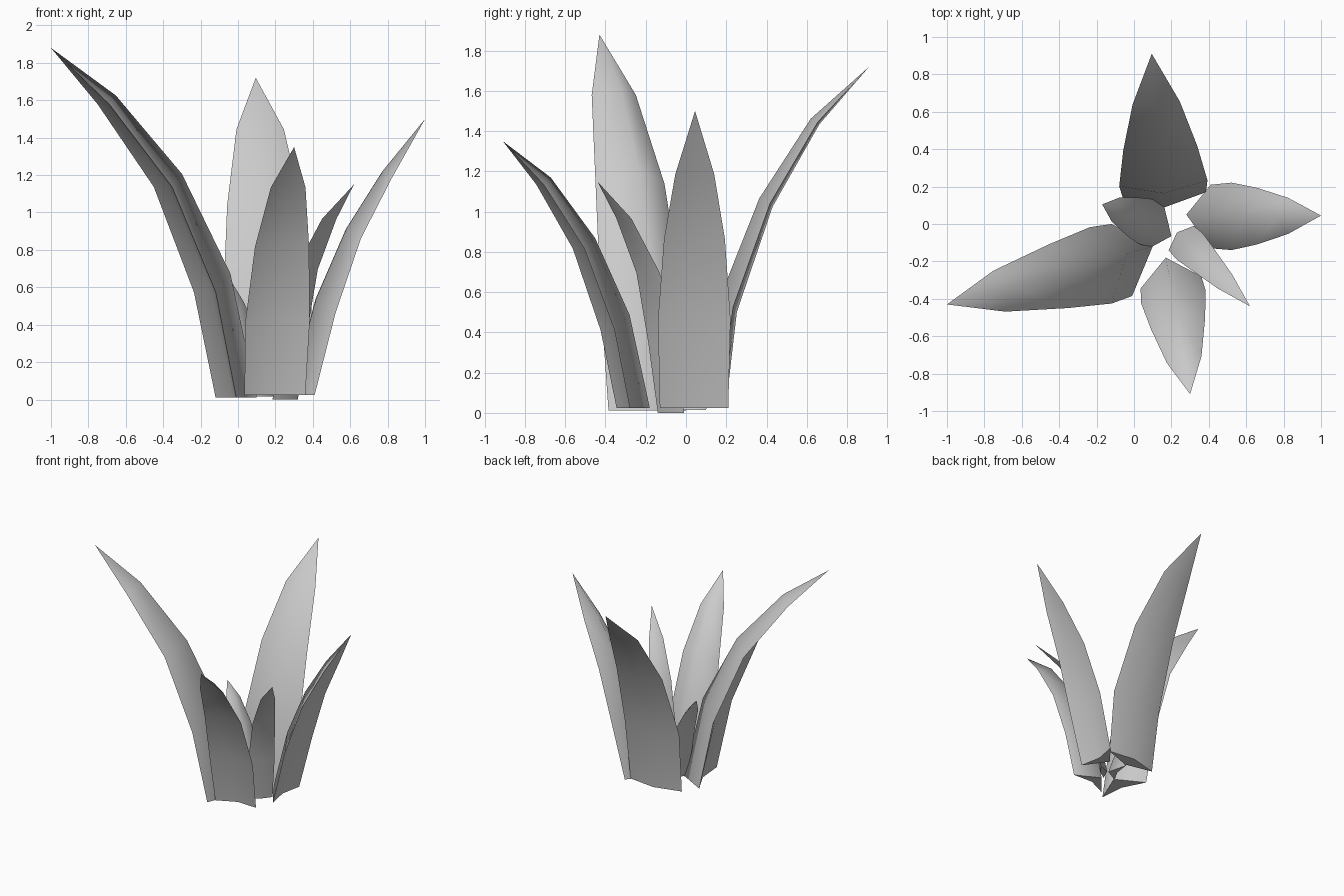
import bpy
import bmesh
import math
from mathutils import Vector

cube = bpy.data.objects.get("Cube")
if cube:
    bpy.data.objects.remove(cube, do_unlink=True)

# One plain grey for the whole plant
GREY = (0.6, 0.6, 0.6, 1)
leaf_grey = bpy.data.materials.new("leaf_grey")
leaf_grey.use_nodes = True
leaf_grey.diffuse_color = GREY
leaf_grey.node_tree.nodes["Principled BSDF"].inputs["Base Color"].default_value = GREY

# Shared taper, from base to the last ring before the tip
WIDTH = (1, 1.06, 0.89, 0.57)
KEEL_IN = (1, 0.83, 0.62, 0.4)
KEEL_UP = (0, 0.55, 0.38, 0.26)


def leaf(name, edge_a, edge_b, keel, back, tip, base, reach, rise=(0.305, 0.605, 0.84)):
    """Closed pointed leaf: two edges, an inner keel, and a folded back.

    back is the offset of the back fold as a share of the keel depth:
    positive bulges outward, negative folds inward behind the keel.
    """
    a, b = Vector((*edge_a, 0)), Vector((*edge_b, 0))
    tip = Vector(tip)
    middle = (a + b) / 2
    half = (b - a) / 2
    inward = Vector((*keel, 0)) - middle
    travel = Vector((tip.x, tip.y, 0)) - middle

    bm = bmesh.new()
    rings = []
    levels = zip((0, *reach), (base, *(tip.z * r for r in rise)), WIDTH, KEEL_IN, KEEL_UP)
    for along, z, width, k_in, k_up in levels:
        c = middle + travel * along + Vector((0, 0, z))
        fold = inward * k_in + Vector((0, 0, inward.length * k_up))
        points = (c - half * width, c + fold, c + half * width, c - fold * back)
        rings.append([bm.verts.new(p) for p in points])
    for low, high in zip(rings, rings[1:]):
        for i in range(4):
            j = (i + 1) % 4
            bm.faces.new((low[i], low[j], high[j], high[i]))
    point = bm.verts.new(tip)
    for i in range(4):
        bm.faces.new((rings[-1][i], rings[-1][(i + 1) % 4], point))
    bottom = bm.faces.new(rings[0][::-1])
    for edge in bottom.edges:
        edge.smooth = False
    bmesh.ops.recalc_face_normals(bm, faces=bm.faces)

    mesh = bpy.data.meshes.new(name)
    bm.to_mesh(mesh)
    bm.free()
    mesh.materials.append(leaf_grey)
    obj = bpy.data.objects.new(name, mesh)
    bpy.context.collection.objects.link(obj)
    bpy.ops.object.select_all(action="DESELECT")
    obj.select_set(True)
    bpy.context.view_layer.objects.active = obj
    bpy.ops.object.shade_smooth_by_angle(angle=math.radians(88))


# Four large outer leaves
leaf("right_leaf", (-0.01, -0.385), (-0.12, 0), (0.1, -0.12), -0.22,
     (-1, -0.43, 1.88), 0.012, (0.12, 0.36, 0.7))
leaf("front_leaf", (0.035, -0.345), (0.36, -0.28), (0.17, -0.18), -0.3,
     (0.3, -0.91, 1.35), 0.025, (0.13, 0.37, 0.69))
leaf("left_leaf", (0.41, -0.13), (0.41, 0.21), (0.28, 0.05), -0.25,
     (1, 0.045, 1.5), 0.025, (0.19, 0.42, 0.7), (0.31, 0.575, 0.79))
leaf("back_leaf", (-0.06, 0.14), (0.385, 0.17), (0.165, 0.09), 0.65,
     (0.095, 0.91, 1.72), 0.025, (0.083, 0.33, 0.65))

# Two small inner leaves
leaf("small_inner_leaf", (0.09, -0.125), (0.16, 0.1), (0.2, -0.065), -0.25,
     (-0.17, 0.105, 0.79), 0.015, (0.23, 0.46, 0.76))
leaf("narrow_front_leaf", (0.185, -0.14), (0.32, -0.01), (0.23, -0.045), 0.4,
     (0.62, -0.44, 1.15), 0, (0.12, 0.31, 0.64))
